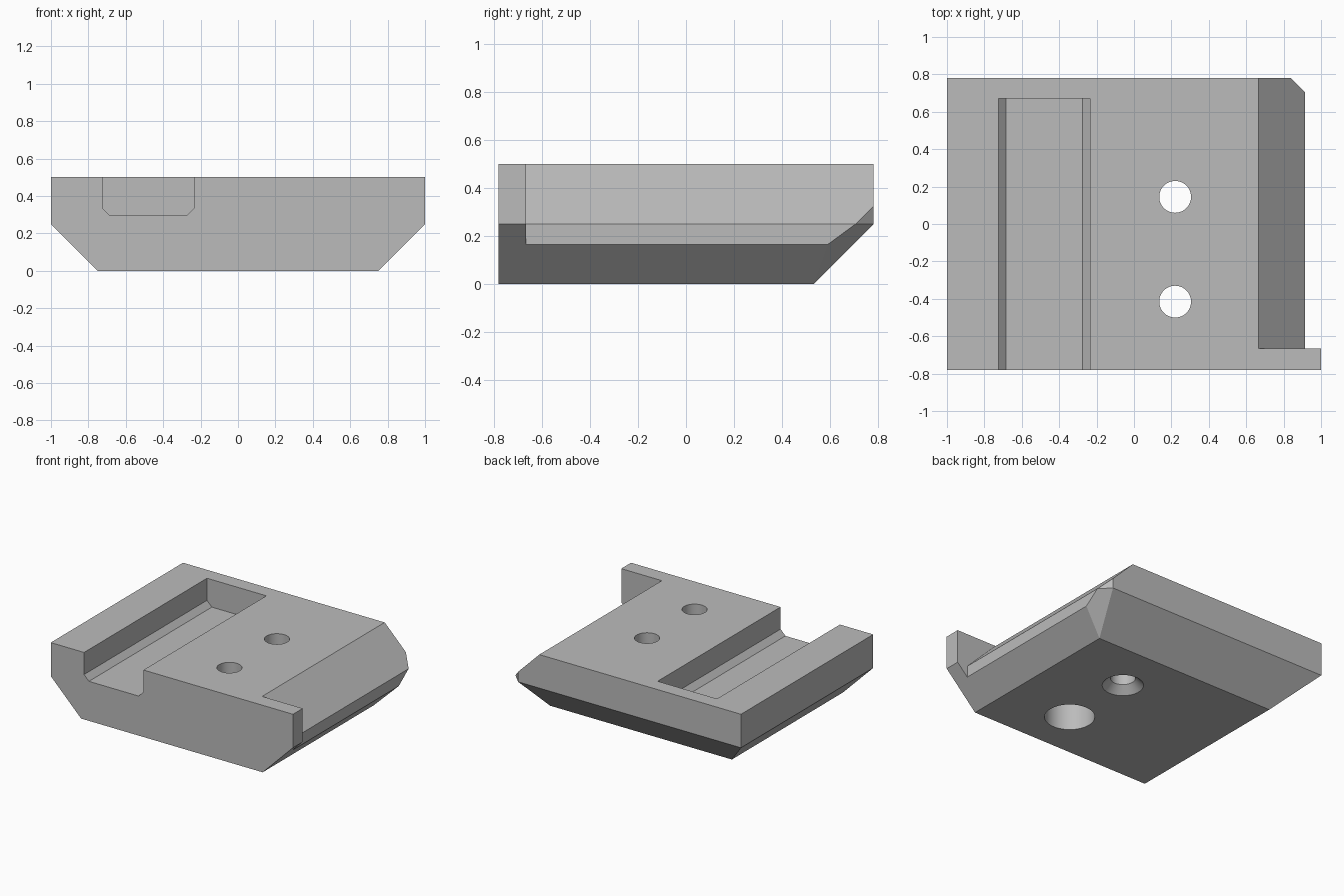
import bpy, bmesh, math

if "Cube" in bpy.data.objects:
    bpy.data.objects.remove(bpy.data.objects["Cube"])

# Single plain grey
grey = bpy.data.materials.new("mid_grey")
grey.diffuse_color = (0.5, 0.5, 0.5, 1)
grey.use_nodes = True
grey.node_tree.nodes["Principled BSDF"].inputs["Base Color"].default_value = grey.diffuse_color


def finish(name, bm):
    bmesh.ops.recalc_face_normals(bm, faces=bm.faces)
    me = bpy.data.meshes.new(name)
    bm.to_mesh(me)
    bm.free()
    me.materials.append(grey)
    ob = bpy.data.objects.new(name, me)
    bpy.context.collection.objects.link(ob)
    return ob


def extrude_y(name, profile, y0, y1):
    """Prism from an x-z profile running along y."""
    bm = bmesh.new()
    a, b = ([bm.verts.new((x, y, z)) for x, z in profile] for y in (y0, y1))
    bm.faces.new(a)
    bm.faces.new(b)
    n = len(profile)
    for i in range(n):
        j = (i + 1) % n
        bm.faces.new((a[i], a[j], b[j], b[i]))
    return finish(name, bm)


def lathe(name, x, y, profile, sides=48):
    """Turned solid about a vertical axis from (radius, z) rings."""
    bm = bmesh.new()
    rings = [[bm.verts.new((x + r * math.cos(2 * math.pi * k / sides),
                            y + r * math.sin(2 * math.pi * k / sides), z))
              for k in range(sides)] for r, z in profile]
    bm.faces.new(rings[0])
    bm.faces.new(rings[-1])
    for lo, hi in zip(rings, rings[1:]):
        for k in range(sides):
            m = (k + 1) % sides
            bm.faces.new((lo[k], lo[m], hi[m], hi[k]))
    return finish(name, bm)


# Block: small base flaring to a full outline with one clipped back corner
bm = bmesh.new()
outline = [(-1, -.78), (1, -.78), (1, .62), (.84, .78), (-1, .78)]
base = [bm.verts.new((x, y, 0)) for x, y in
        [(-.75, -.78), (.75, -.78), (.75, .53), (-.75, .53)]]
mid, top = ([bm.verts.new((x, y, z)) for x, y in outline] for z in (.25, .5))
bm.faces.new(base)
bm.faces.new(top)
for i in range(5):
    j = (i + 1) % 5
    bm.faces.new((mid[i], mid[j], top[j], top[i]))
for b0, b1, m0, m1 in ((0, 1, 0, 1), (1, 2, 1, 2), (2, 3, 3, 4), (3, 0, 4, 0)):
    bm.faces.new((base[b0], base[b1], mid[m1], mid[m0]))
bm.faces.new((base[2], mid[3], mid[2]))
block = finish("mounting_block", bm)

# Cutters: groove, sloped side, stepped bolt hole, countersunk bolt hole
cutters = [
    extrude_y("groove_cutter", [(-.725, .7), (-.725, .335), (-.685, .295),
                                (-.275, .295), (-.235, .335), (-.235, .7)], -1, .67),
    extrude_y("slope_cutter", [(.46, .7), (.915, .25), (.915, -.2),
                               (1.3, -.2), (1.3, .7)][1:] + [(.465, .7)], -.665, 1),
    lathe("stepped_hole_cutter", .22, -.415,
          [(.17, -.1), (.17, .3), (.085, .3), (.085, .7)]),
    lathe("countersunk_hole_cutter", .22, .145,
          [(.24, -.1), (.085, .055), (.085, .7)]),
]
for c in cutters:
    mod = block.modifiers.new(c.name, 'BOOLEAN')
    mod.operation = 'DIFFERENCE'
    mod.solver = 'EXACT'
    mod.object = c
    c.hide_render = True
    c.hide_set(True)

# Apply the cuts, then smooth only the round hole walls
bpy.context.view_layer.update()
dg = bpy.context.evaluated_depsgraph_get()
cut_mesh = bpy.data.meshes.new_from_object(block.evaluated_get(dg))
block.modifiers.clear()
block.data = cut_mesh
for c in cutters:
    bpy.data.objects.remove(c)
bpy.context.view_layer.objects.active = block
block.select_set(True)
bpy.ops.object.shade_smooth_by_angle(angle=math.radians(20))
